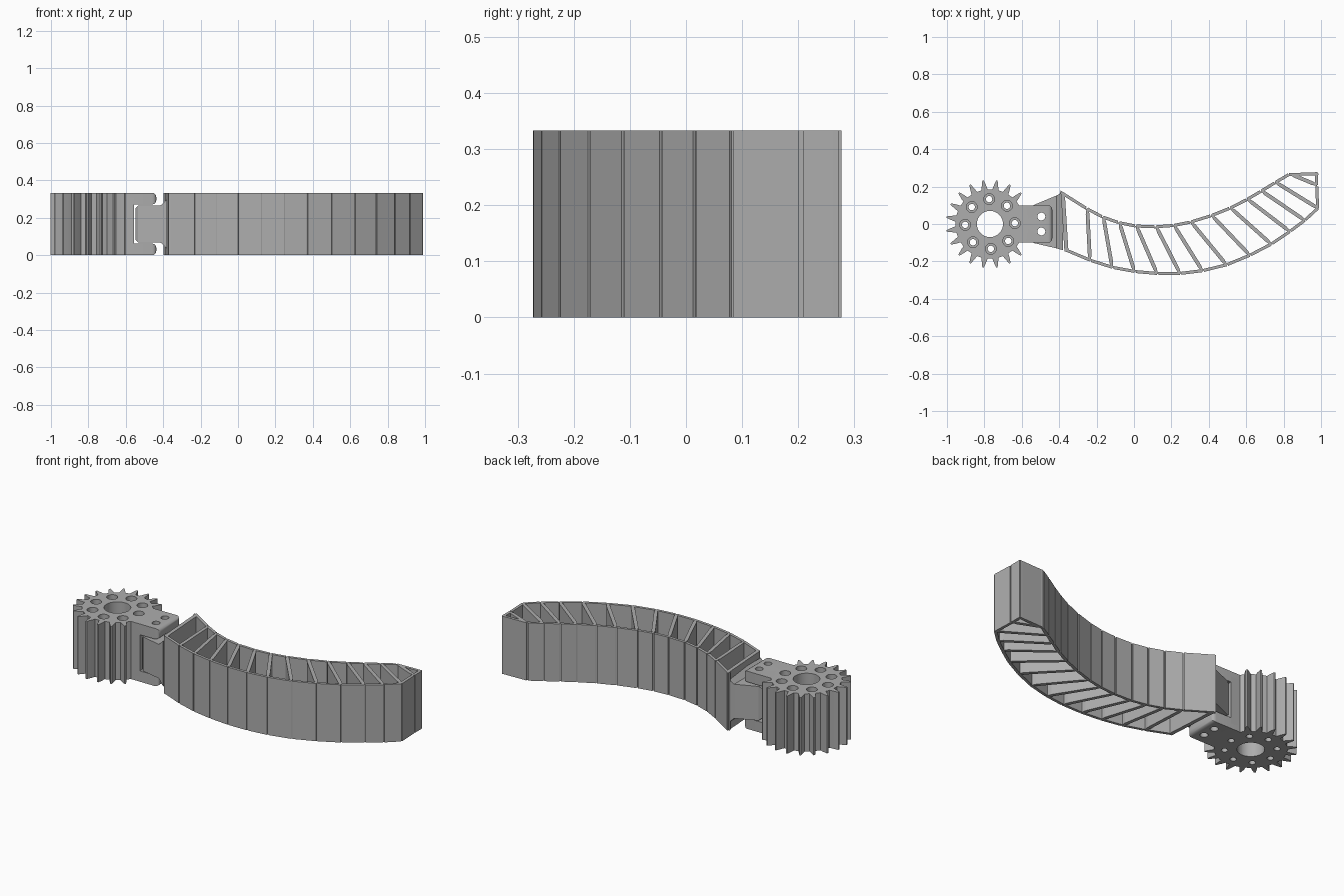
import bpy, bmesh, math
from mathutils import Vector

if "Cube" in bpy.data.objects:
    bpy.data.objects.remove(bpy.data.objects["Cube"], do_unlink=True)

H = 0.333
GEAR_X = -0.77

grey = bpy.data.materials.new("plain grey")
grey.use_nodes = True
grey.diffuse_color = (0.42, 0.42, 0.42, 1)
grey.node_tree.nodes["Principled BSDF"].inputs["Base Color"].default_value = (0.42, 0.42, 0.42, 1)


def make(name, bm):
    bmesh.ops.recalc_face_normals(bm, faces=bm.faces)
    me = bpy.data.meshes.new(name)
    bm.to_mesh(me)
    bm.free()
    me.materials.append(grey)
    ob = bpy.data.objects.new(name, me)
    bpy.context.collection.objects.link(ob)
    return ob


def add_prism(bm, pts, z0=0.0, z1=H):
    low = [bm.verts.new((x, y, z0)) for x, y in pts]
    top = [bm.verts.new((x, y, z1)) for x, y in pts]
    bm.faces.new(low)
    bm.faces.new(top)
    for i in range(len(pts)):
        j = (i + 1) % len(pts)
        bm.faces.new((low[i], low[j], top[j], top[i]))


def add_tube(bm, x, y, rings, n=24):
    """Closed round solid through (radius, z) rings."""
    loops = [[bm.verts.new((x + r * math.cos(math.tau * k / n),
                            y + r * math.sin(math.tau * k / n), z))
              for k in range(n)] for r, z in rings]
    for a, b in zip(loops, loops[1:]):
        for k in range(n):
            m = (k + 1) % n
            bm.faces.new((a[k], a[m], b[m], b[k]))
    bm.faces.new(loops[0])
    bm.faces.new(loops[-1])


def cut(ob, cutter):
    mod = ob.modifiers.new("holes", "BOOLEAN")
    mod.operation = "DIFFERENCE"
    mod.solver = "EXACT"
    mod.object = cutter
    bpy.context.view_layer.objects.active = ob
    bpy.ops.object.modifier_apply(modifier=mod.name)


def smooth(ob):
    bpy.ops.object.select_all(action="DESELECT")
    ob.select_set(True)
    bpy.context.view_layer.objects.active = ob
    bpy.ops.object.shade_smooth_by_angle(angle=math.radians(25))


# Gear outline: slim pointed teeth, left out where the hinge joins
outline = []
for k in range(20):
    mid = 9 + 18 * k
    flat = min(mid, 360 - mid) < 30
    steps = [(-9, 0.185), (-5, 0.185), (-3.6, 0.203), (-1, 0.235),
             (1, 0.235), (3.6, 0.203), (5, 0.185)]
    for off, r in steps:
        a = math.radians(mid + off)
        r = 0.185 if flat else r
        outline.append((GEAR_X + r * math.cos(a), r * math.sin(a)))
bm = bmesh.new()
add_prism(bm, outline)
gear = make("gear", bm)

# Axle hole and ring of countersunk screw holes
bm = bmesh.new()
add_tube(bm, GEAR_X, 0, [(0.07, -0.05), (0.07, H + 0.05)], 40)
for k in range(8):
    a = math.radians(45 * k + 2)
    add_tube(bm, GEAR_X + 0.133 * math.cos(a), 0.133 * math.sin(a),
             [(0.017, -0.05), (0.017, H - 0.03), (0.029, H - 0.03), (0.029, H + 0.05)])
gear_cutter = make("gear_hole_cutter", bm)
cut(gear, gear_cutter)
smooth(gear)

# Hinge pin holes
bm = bmesh.new()
for y in (-0.04, 0.04):
    add_tube(bm, -0.495, y, [(0.021, -0.05), (0.021, H + 0.05)])
pin_cutter = make("pin_hole_cutter", bm)

# Clevis: a web behind the tongue and two rounded ears
bm = bmesh.new()
add_prism(bm, [(-0.62, -0.1), (-0.557, -0.1), (-0.557, 0.1), (-0.62, 0.1), (-0.602, 0)],
          0.03, H - 0.03)
make("clevis_web", bm)
for name, z0, z1 in (("lower_ear", 0, 0.062), ("upper_ear", H - 0.062, H)):
    bm = bmesh.new()
    add_prism(bm, [(-0.62, -0.1), (-0.437, -0.1), (-0.437, 0.1), (-0.62, 0.1), (-0.602, 0)], z0, z1)
    ends = [e for e in bm.edges if all(v.co.x > -0.45 for v in e.verts)]
    bmesh.ops.bevel(bm, geom=ends, offset=0.022, segments=4, profile=0.5, affect="EDGES")
    ear = make(name, bm)
    cut(ear, pin_cutter)
    smooth(ear)

# Tongue that flares out to the arm: x, y range, z range of each section
bm = bmesh.new()
loops = []
for x, y0, y1, z0, z1 in ((-0.547, -0.09, 0.09, 0.08, 0.253),
                          (-0.535, -0.102, 0.102, 0.068, 0.265),
                          (-0.415, -0.13, 0.152, 0.068, 0.265),
                          (-0.38, -0.14, 0.17, 0.035, 0.298)):
    loops.append([bm.verts.new(p) for p in
                  ((x, y0, z0), (x, y1, z0), (x, y1, z1), (x, y0, z1))])
for a, b in zip(loops, loops[1:]):
    for k in range(4):
        m = (k + 1) % 4
        bm.faces.new((a[k], a[m], b[m], b[k]))
bm.faces.new(loops[0])
bm.faces.new(loops[-1])
tongue = make("hinge_tongue", bm)
cut(tongue, pin_cutter)

for c in (gear_cutter, pin_cutter):
    bpy.data.objects.remove(c, do_unlink=True)

# Arm ribs, each from the inner curve to the outer curve
inner = [(-0.25, 0.09), (-0.165, 0.045), (-0.08, 0.015), (0.01, -0.003), (0.115, -0.007),
         (0.21, 0), (0.3, 0.018), (0.41, 0.052), (0.51, 0.092), (0.6, 0.138),
         (0.675, 0.182), (0.75, 0.228), (0.825, 0.272)]
outer = [(-0.235, -0.202), (-0.115, -0.24), (0.005, -0.262), (0.127, -0.273), (0.25, -0.272),
         (0.37, -0.257), (0.5, -0.225), (0.625, -0.173), (0.74, -0.113), (0.84, -0.045),
         (0.92, 0.015), (0.99, 0.08), (0.985, 0.205)]
bm = bmesh.new()
for p, q in zip(inner, outer):
    p, q = Vector(p), Vector(q)
    d = (q - p).normalized()
    n = Vector((-d.y, d.x))
    p, q = p + d * 0.006, q - d * 0.006
    a, b = p + d * 0.03, q - d * 0.03
    add_prism(bm, [p + n * 0.004, a + n * 0.01, b + n * 0.01, q + n * 0.004,
                   q - n * 0.004, b - n * 0.01, a - n * 0.01, p - n * 0.004])
make("arm_ribs", bm)


# Arm walls: a thin skin carrying flat panels with narrow grooves between
def wall(name, pts, side):
    bm = bmesh.new()
    for p, q in zip(pts, pts[1:]):
        p, q = Vector(p), Vector(q)
        d = (q - p).normalized()
        n = Vector((-d.y, d.x)) * side
        s, t = p + d * 0.004, q - d * 0.004
        add_prism(bm, [s, t, t + n * 0.009, s + n * 0.009])
        add_prism(bm, [p + n * 0.008, q + n * 0.008, q + n * 0.016, p + n * 0.016])
    return make(name, bm)


wall("outer_wall", [(-0.37, -0.145)] + outer + [(0.985, 0.277)], 1)
wall("inner_wall", [(-0.39, 0.178)] + inner + [(0.985, 0.277)], -1)

# Solid plate that closes the hinge end of the arm
bm = bmesh.new()
add_prism(bm, [(-0.372, -0.146), (-0.35, -0.152), (-0.37, 0.165), (-0.392, 0.178)])
make("arm_end_plate", bm)
